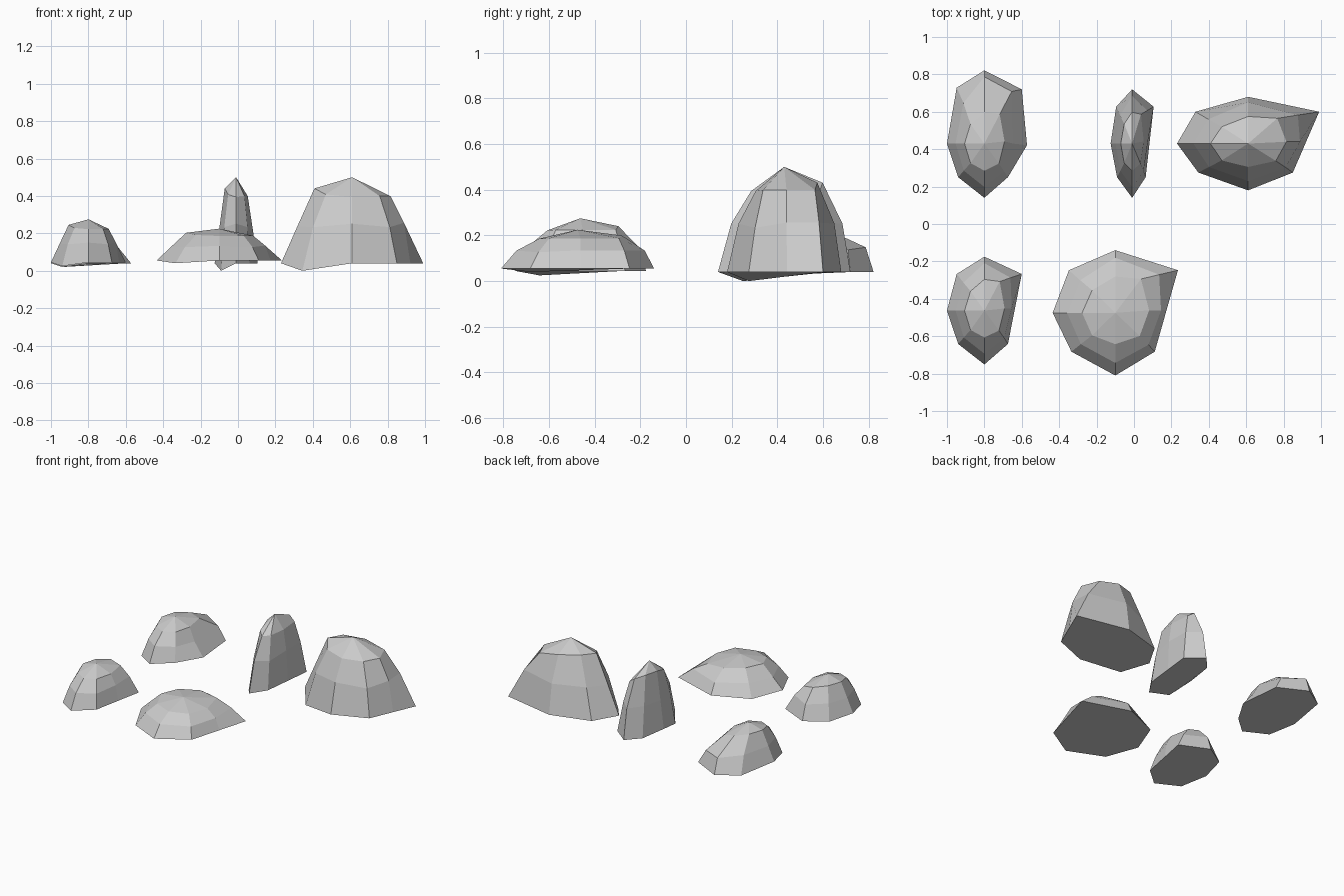
import bpy
import bmesh

default_cube = bpy.data.objects.get("Cube")
if default_cube:
    bpy.data.objects.remove(default_cube, do_unlink=True)

# Plain grey stone
stone = bpy.data.materials.new("grey stone")
stone.use_nodes = True
stone_colour = (0.6, 0.6, 0.6, 1)
stone.diffuse_color = stone_colour
stone.node_tree.nodes["Principled BSDF"].inputs["Base Color"].default_value = stone_colour

# Shared unit outlines, clockwise from west: west, north-west, north, ...
FOOT = [(-1, 0, 0), (-.74, .68, 0), (0, 1, 0), (1, .68, 0),
        (.82, .05, 0), (.63, -.62, 0), (0, -1, 0), (-.7, -.62, -.087)]
WAIST = [(-.77, 0, .43), (-.56, .52, .45), (0, .88, .46), (.7, .61, .47),
         (.73, .04, .47), (.53, -.51, .42), (0, -.8, .46), (-.55, -.5, .42)]
SHOULDER = [(-.53, 0, .87), (-.37, .36, .88), (0, .58, .85), (.41, .54, .78),
            (.54, .04, .78), (.39, -.37, .78), (0, -.5, .77), (-.37, -.36, .8)]
NORTH, NORTH_EAST, EAST = 2, 3, 4


def make_rock(name, centre, size, foot=FOOT, waist=WAIST):
    """Join the rings into a faceted dome with a peak and a closed underside."""
    bm = bmesh.new()

    def place(point):
        return bm.verts.new([c + p * s for c, p, s in zip(centre, point, size)])

    rings = [[place(p) for p in ring] for ring in (foot, waist, SHOULDER)]
    peak = place((0, 0, 1))
    count = len(foot)
    for i in range(count):
        j = (i + 1) % count
        for low, high in zip(rings, rings[1:]):
            bm.faces.new((low[i], low[j], high[j], high[i]))
        bm.faces.new((rings[-1][i], rings[-1][j], peak))
    bm.faces.new(rings[0])
    bmesh.ops.recalc_face_normals(bm, faces=bm.faces)

    mesh = bpy.data.meshes.new(name)
    bm.to_mesh(mesh)
    bm.free()
    mesh.materials.append(stone)
    rock = bpy.data.objects.new(name, mesh)
    bpy.context.collection.objects.link(rock)
    return rock


# Four rocks share the same outline at different proportions
make_rock("large_rock", (.61, .43, .04), (.38, .25, .46))
make_rock("tall_thin_rock", (-.01, .43, .04), (.115, .29, .46))
make_rock("wide_flat_rock", (-.1, -.475, .055), (.335, .335, .17))
make_rock("small_front_rock", (-.8, -.463, .045), (.2, .288, .23))

# The back rock bulges out to the north and east
long_foot, long_waist = list(FOOT), list(WAIST)
long_foot[1] = (-.74, 1.03, 0)
long_foot[NORTH] = (0, 1.35, 0)
long_foot[NORTH_EAST] = (1, 1, 0)
long_foot[EAST] = (1.14, -.03, 0)
long_waist[1] = (-.56, .75, .46)
long_waist[NORTH] = (0, 1.23, .47)
long_waist[NORTH_EAST] = (.73, .96, .42)
long_waist[EAST] = (.77, 0, .4)
make_rock("small_back_rock", (-.8, .43, .04), (.2, .29, .23), long_foot, long_waist)
